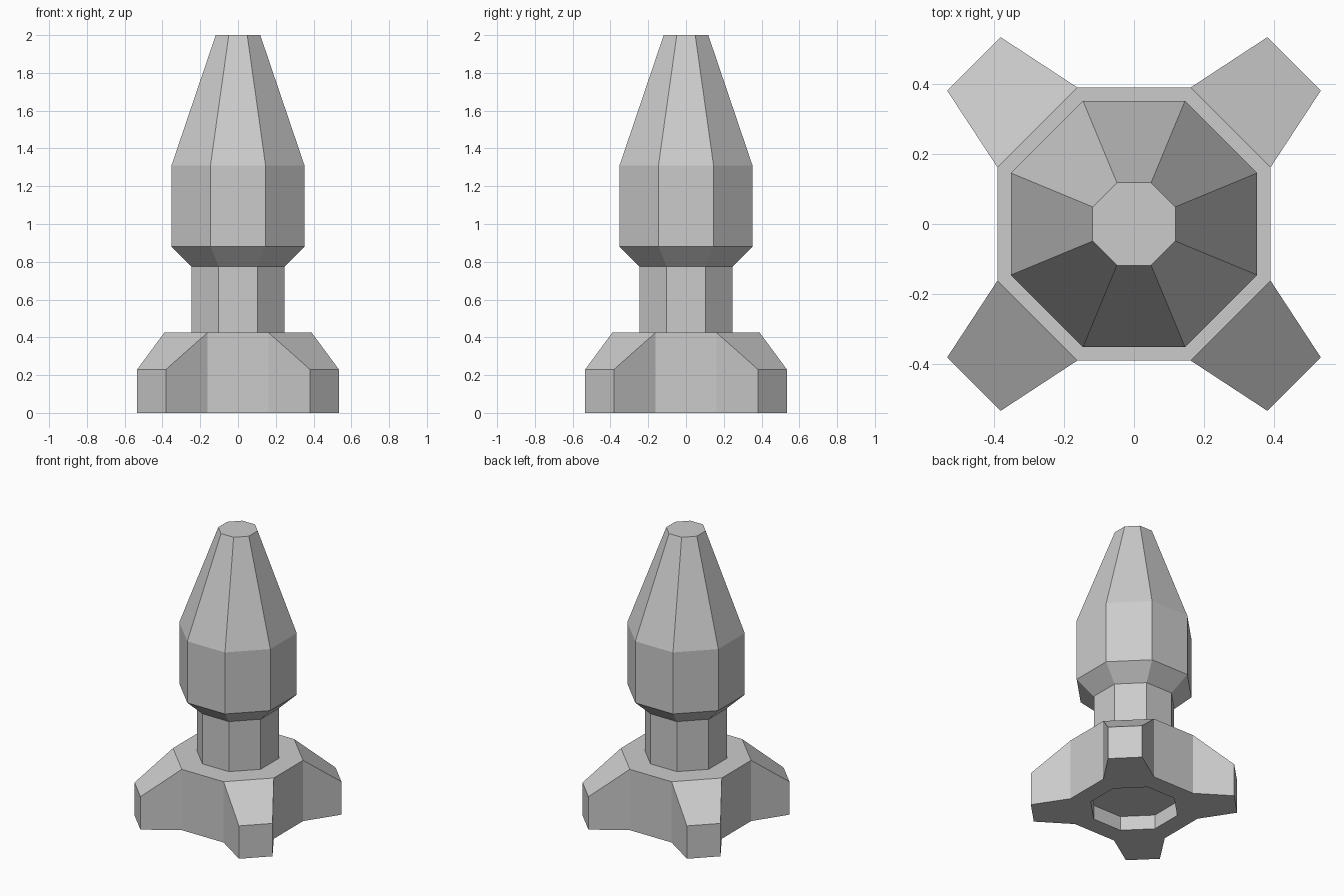
import bpy, bmesh
from math import cos, sin, pi

cube = bpy.data.objects.get("Cube")
if cube:
    bpy.data.objects.remove(cube, do_unlink=True)

grey = bpy.data.materials.new("plain grey")
colour = (0.6, 0.6, 0.6, 1)
grey.use_nodes = True
grey.diffuse_color = colour
grey.node_tree.nodes["Principled BSDF"].inputs["Base Color"].default_value = colour


def ring(bm, apothem, z):
    """Eight corners of an octagon with flat sides facing the axes."""
    r = apothem / cos(pi / 8)
    return [bm.verts.new((r * cos((k + 0.5) * pi / 4), r * sin((k + 0.5) * pi / 4), z))
            for k in range(8)]


def bridge(bm, lower, upper, sides=range(8)):
    for k in sides:
        n = (k + 1) % 8
        bm.faces.new((lower[k], lower[n], upper[n], upper[k]))


def finish(bm, name):
    bmesh.ops.recalc_face_normals(bm, faces=bm.faces)
    mesh = bpy.data.meshes.new(name)
    bm.to_mesh(mesh)
    bm.free()
    mesh.materials.append(grey)
    obj = bpy.data.objects.new(name, mesh)
    bpy.context.collection.objects.link(obj)
    return obj


# Body: neck, flared collar, straight barrel and tapered nose
bm = bmesh.new()
profile = [(0.247, 0.425), (0.247, 0.775), (0.352, 0.88), (0.352, 1.31), (0.118, 2.0)]
rings = [ring(bm, a, z) for a, z in profile]
for low, high in zip(rings, rings[1:]):
    bridge(bm, low, high)
bm.faces.new(rings[0][::-1])
bm.faces.new(rings[-1])
finish(bm, "body")

# Base: octagonal hub with a shallow recess underneath and four diagonal feet
bm = bmesh.new()
ceiling, rim = ring(bm, 0.265, 0.1), ring(bm, 0.265, 0)
bottom, top = ring(bm, 0.39, 0), ring(bm, 0.39, 0.425)
bm.faces.new(ceiling)
bm.faces.new(top)
bridge(bm, ceiling, rim)
bridge(bm, rim, bottom)
bridge(bm, bottom, top, range(1, 8, 2))   # flat sides between the feet

for k in range(0, 8, 2):
    a = (k + 1) * pi / 4                  # diagonal direction of this foot
    reach, half = 0.647, 0.108

    def tip(side, z):
        return bm.verts.new((reach * cos(a) - side * half * sin(a),
                             reach * sin(a) + side * half * cos(a), z))

    b0, b1, t0, t1 = tip(-1, 0), tip(1, 0), tip(-1, 0.23), tip(1, 0.23)
    n = (k + 1) % 8
    bm.faces.new((b0, b1, t1, t0))                    # end
    bm.faces.new((t0, t1, top[n], top[k]))            # slope
    bm.faces.new((bottom[k], bottom[n], b1, b0))      # sole
    bm.faces.new((bottom[k], b0, t0, top[k]))         # cheeks
    bm.faces.new((b1, bottom[n], top[n], t1))
finish(bm, "base")
